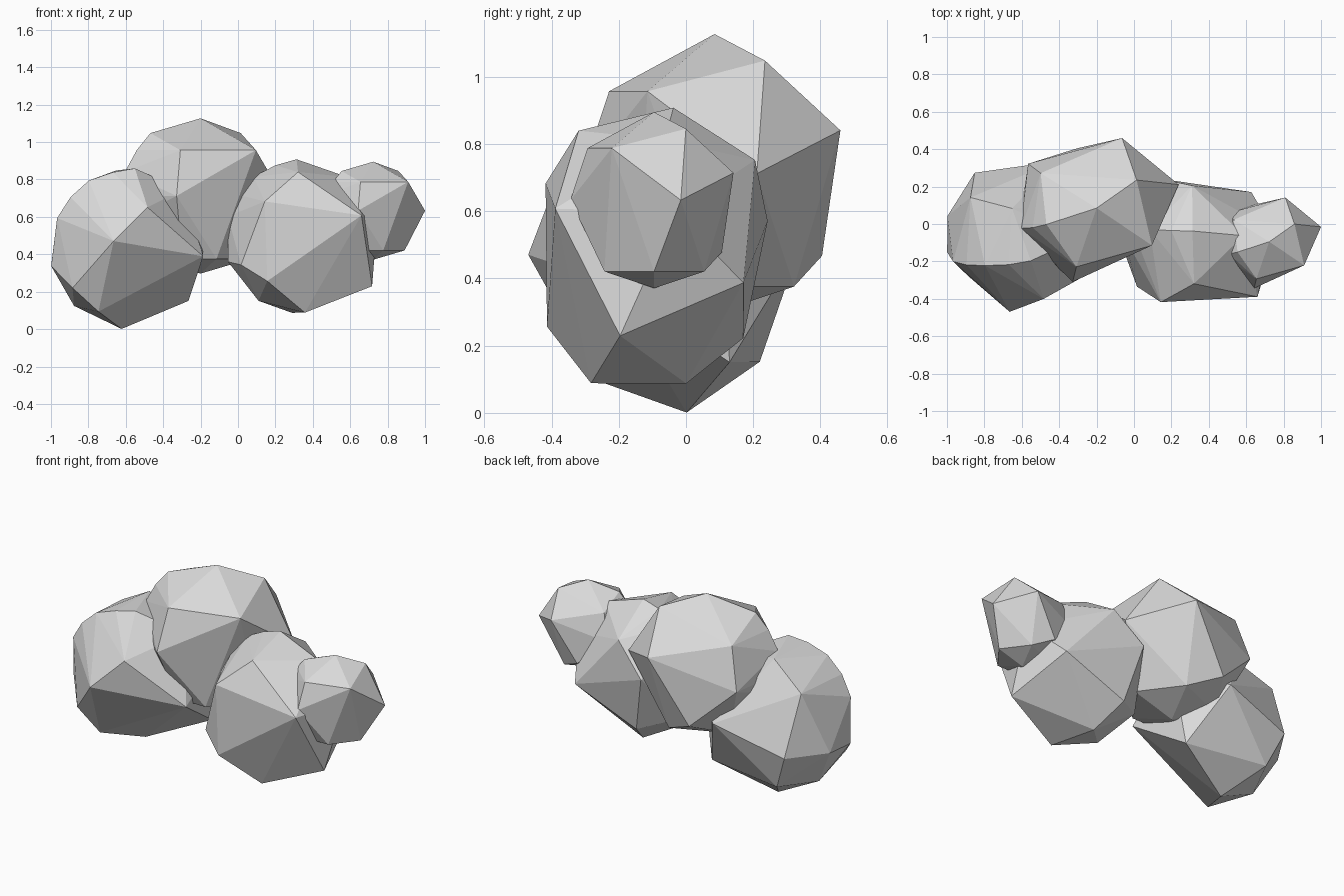
import bpy
import bmesh
from math import cos, sin, radians
from mathutils import Euler, Vector

default_cube = bpy.data.objects.get("Cube")
if default_cube:
    bpy.data.objects.remove(default_cube, do_unlink=True)

# One flat colour for the whole cloud
cloud_grey = bpy.data.materials.new("cloud_grey")
cloud_grey.use_nodes = True
colour = (0.7, 0.7, 0.7, 1)
cloud_grey.diffuse_color = colour
shader = next(node for node in cloud_grey.node_tree.nodes
              if node.type == "BSDF_PRINCIPLED")
shader.inputs["Base Color"].default_value = colour

# Corners of the faceted puff: height of each ring, then (angle, radius) pairs
PUFF_RINGS = (
    (1.0, ((0, 0),)),
    (0.81, ((35, 0.63), (198, 0.68))),
    (0.59, ((-34, 0.86), (251, 0.8), (148, 0.85), (197, 0.86))),
    (0.31, ((70, 0.96), (195, 1.01))),
    (0.0, ((16, 1.1), (252, 1.0), (147, 1.05), (195, 1.04))),
    (-0.31, ((195, 0.98),)),
    (-0.59, ((108, 0.81),)),
    (-0.81, ((0, 0.64), (-70, 0.6), (69, 0.61),
             (247, 0.61), (200, 0.62), (156, 0.6))),
    (-1.0, ((0, 0),)),
)


def make_puff_mesh():
    """Wrap a faceted skin around the ring corners."""
    bm = bmesh.new()
    for height, corners in PUFF_RINGS:
        for angle, radius in corners:
            turn = radians(angle)
            bm.verts.new((radius * cos(turn), radius * sin(turn), height))
    bmesh.ops.convex_hull(bm, input=list(bm.verts))
    # Merge nearly coplanar triangles into larger facets
    bmesh.ops.dissolve_limit(bm, angle_limit=radians(2),
                             verts=list(bm.verts), edges=list(bm.edges))
    bmesh.ops.recalc_face_normals(bm, faces=list(bm.faces))
    mesh = bpy.data.meshes.new("faceted_puff")
    bm.to_mesh(mesh)
    bm.free()
    mesh.materials.append(cloud_grey)
    return mesh


def add_puff(name, mesh, centre, size, tilt=(0, 0, 0)):
    """Place one turned and scaled copy of the puff."""
    puff = bpy.data.objects.new(name, mesh)
    puff.location = Vector(centre)
    puff.rotation_euler = Euler([radians(angle) for angle in tilt])
    puff.scale = (size, size, size)
    bpy.context.collection.objects.link(puff)


# Four overlapping puffs, from the model's right to its left
puff_mesh = make_puff_mesh()
add_puff("right_puff", puff_mesh, (-0.588, -0.053, 0.435), 0.425, (10, 42, 9.5))
add_puff("top_puff", puff_mesh, (-0.2, 0.085, 0.712), 0.415)
add_puff("middle_puff", puff_mesh, (0.348, -0.122, 0.482), 0.412, (-24, 28.5, -29))
add_puff("left_puff", puff_mesh, (0.723, -0.095, 0.633), 0.262)
